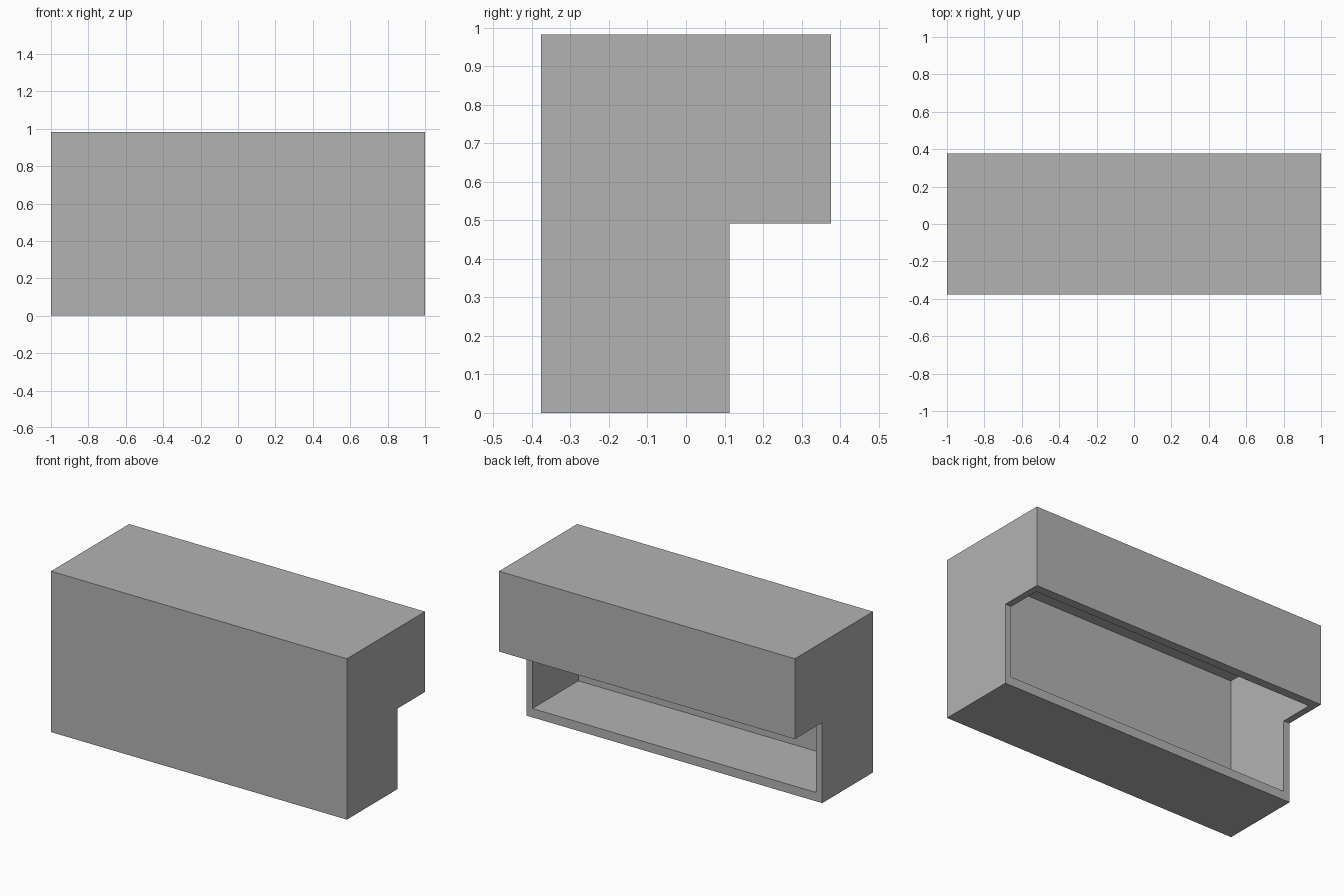
import bpy
import bmesh

cube = bpy.data.objects.get("Cube")
if cube:
    bpy.data.objects.remove(cube, do_unlink=True)

# Single plain grey
COLOR = (0.45, 0.45, 0.45, 1)
grey = bpy.data.materials.new("plain_grey")
grey.use_nodes = True
grey.diffuse_color = COLOR
grey.node_tree.nodes["Principled BSDF"].inputs["Base Color"].default_value = COLOR

# Overall dimensions
FRONT, BACK, STEP_Y = -0.377, 0.377, 0.113
TOP, STEP_Z = 0.983, 0.492
SIDE = 0.041      # end panel thickness
WALL = 0.047      # front and top thickness
LIP = 0.054       # floor and hanging back panel thickness


def prism(name, profile, x0, x1):
    """Extrude a (y, z) profile along x."""
    bm = bmesh.new()
    face = bm.faces.new([bm.verts.new((x0, y, z)) for y, z in profile])
    ext = bmesh.ops.extrude_face_region(bm, geom=[face])
    moved = [v for v in ext["geom"] if isinstance(v, bmesh.types.BMVert)]
    bmesh.ops.translate(bm, verts=moved, vec=(x1 - x0, 0, 0))
    bmesh.ops.recalc_face_normals(bm, faces=bm.faces)
    mesh = bpy.data.meshes.new(name)
    bm.to_mesh(mesh)
    bm.free()
    mesh.materials.append(grey)
    obj = bpy.data.objects.new(name, mesh)
    bpy.context.collection.objects.link(obj)
    return obj


# Solid stepped body
outer = [(FRONT, 0), (STEP_Y, 0), (STEP_Y, STEP_Z),
         (BACK, STEP_Z), (BACK, TOP), (FRONT, TOP)]
housing = prism("stepped_housing", outer, -1, 1)

# Cavity, open through the lower back and the underside of the overhang
inner_front, inner_back = FRONT + WALL, BACK - LIP
cavity = prism("cavity_cutter",
               [(inner_front, LIP), (inner_back, LIP),
                (inner_back, TOP - WALL), (inner_front, TOP - WALL)],
               -1 + SIDE, 1 - SIDE)
cavity.hide_render = True
cavity.hide_set(True)

hollow = housing.modifiers.new("hollow", 'BOOLEAN')
hollow.operation = 'DIFFERENCE'
hollow.solver = 'EXACT'
hollow.object = cavity

# Bake the cut and drop the cutter
bpy.context.view_layer.update()
graph = bpy.context.evaluated_depsgraph_get()
result = bpy.data.meshes.new_from_object(housing.evaluated_get(graph))
housing.modifiers.clear()
housing.data = result
bpy.data.objects.remove(cavity, do_unlink=True)
